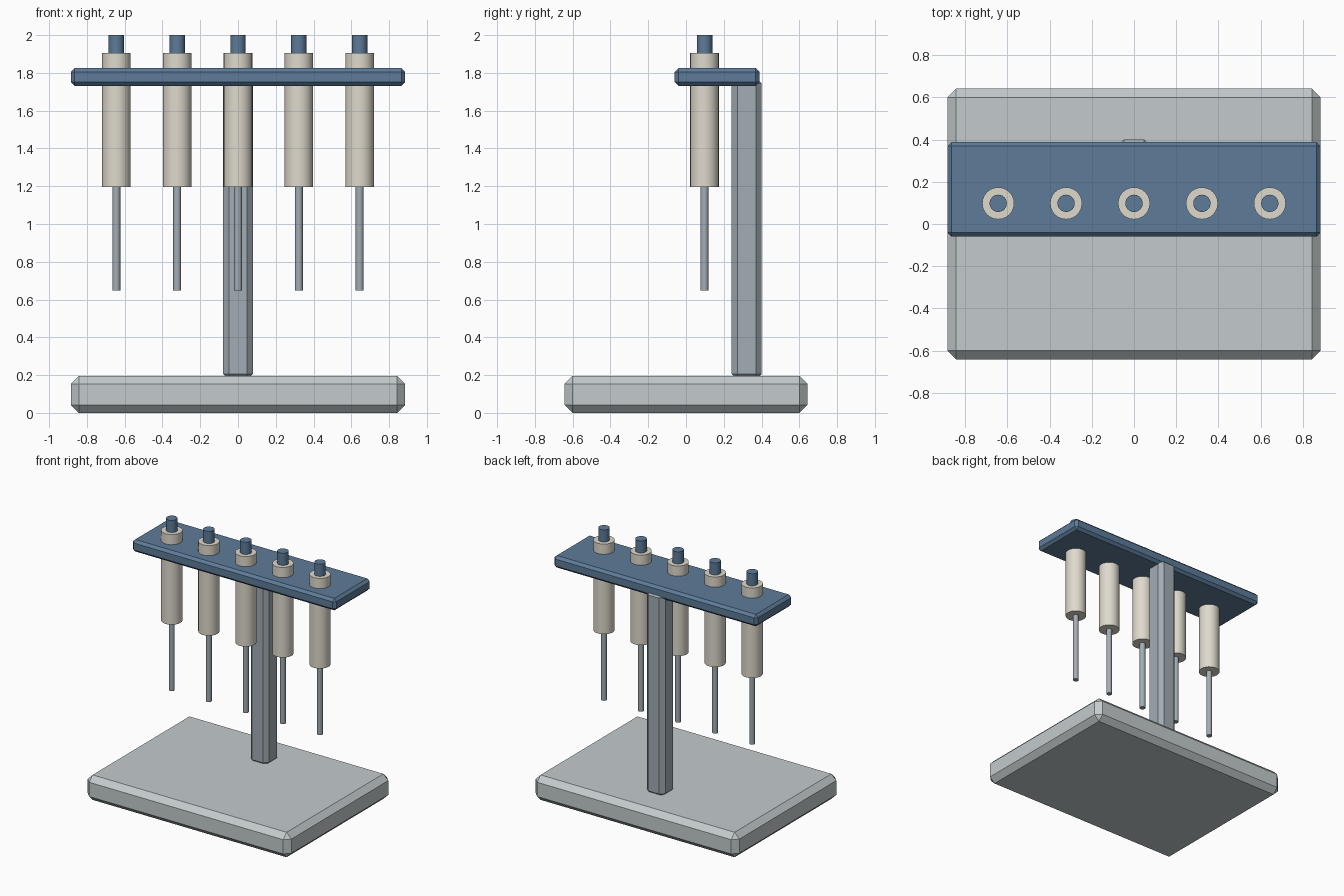
import bpy

if "Cube" in bpy.data.objects:
    bpy.data.objects.remove(bpy.data.objects["Cube"])


def material(name, rgb):
    m = bpy.data.materials.new(name)
    m.diffuse_color = (*rgb, 1)
    m.use_nodes = True
    m.node_tree.nodes["Principled BSDF"].inputs["Base Color"].default_value = m.diffuse_color
    return m


BASE = material("pale_grey", (0.55, 0.60, 0.61))
STEEL = material("steel", (0.36, 0.42, 0.46))
BLUE = material("blue", (0.11, 0.20, 0.32))
CREAM = material("cream", (0.74, 0.70, 0.61))


def box(name, lo, hi, chamfer, mat):
    """Chamfered box between two corners."""
    bpy.ops.mesh.primitive_cube_add(size=1, location=[(a + b) / 2 for a, b in zip(lo, hi)])
    o = bpy.context.object
    o.name = name
    o.scale = [b - a for a, b in zip(lo, hi)]
    bpy.ops.object.transform_apply(location=False, rotation=False, scale=True)
    bev = o.modifiers.new("chamfer", 'BEVEL')
    bev.width = chamfer
    bev.segments = 1
    o.data.materials.append(mat)
    return o


def rod(name, x, y, z0, z1, radius, mat):
    """Upright cylinder from z0 to z1."""
    bpy.ops.mesh.primitive_cylinder_add(vertices=24, radius=radius, depth=z1 - z0,
                                        location=(x, y, (z0 + z1) / 2))
    o = bpy.context.object
    o.name = name
    o.data.materials.append(mat)
    bpy.ops.object.shade_smooth_by_angle()
    return o


# Stand: base slab, post at the back, holder bar on top
box("base", (-0.885, -0.643, 0), (0.885, 0.643, 0.196), 0.042, BASE)
box("post", (-0.079, 0.241, 0.176), (0.079, 0.401, 1.776), 0.031, STEEL)
box("holder_bar", (-0.885, -0.06, 1.731), (0.885, 0.389, 1.825), 0.02, BLUE)

# Row of five pipettes hanging through the bar
for i in range(5):
    x, y = (i - 2) * 0.322, 0.098
    rod(f"pipette_body_{i + 1}", x, y, 1.197, 1.905, 0.076, CREAM)
    rod(f"pipette_plunger_{i + 1}", x, y, 1.82, 2.0, 0.041, BLUE)
    rod(f"pipette_tip_{i + 1}", x, y, 0.649, 1.25, 0.021, STEEL)
